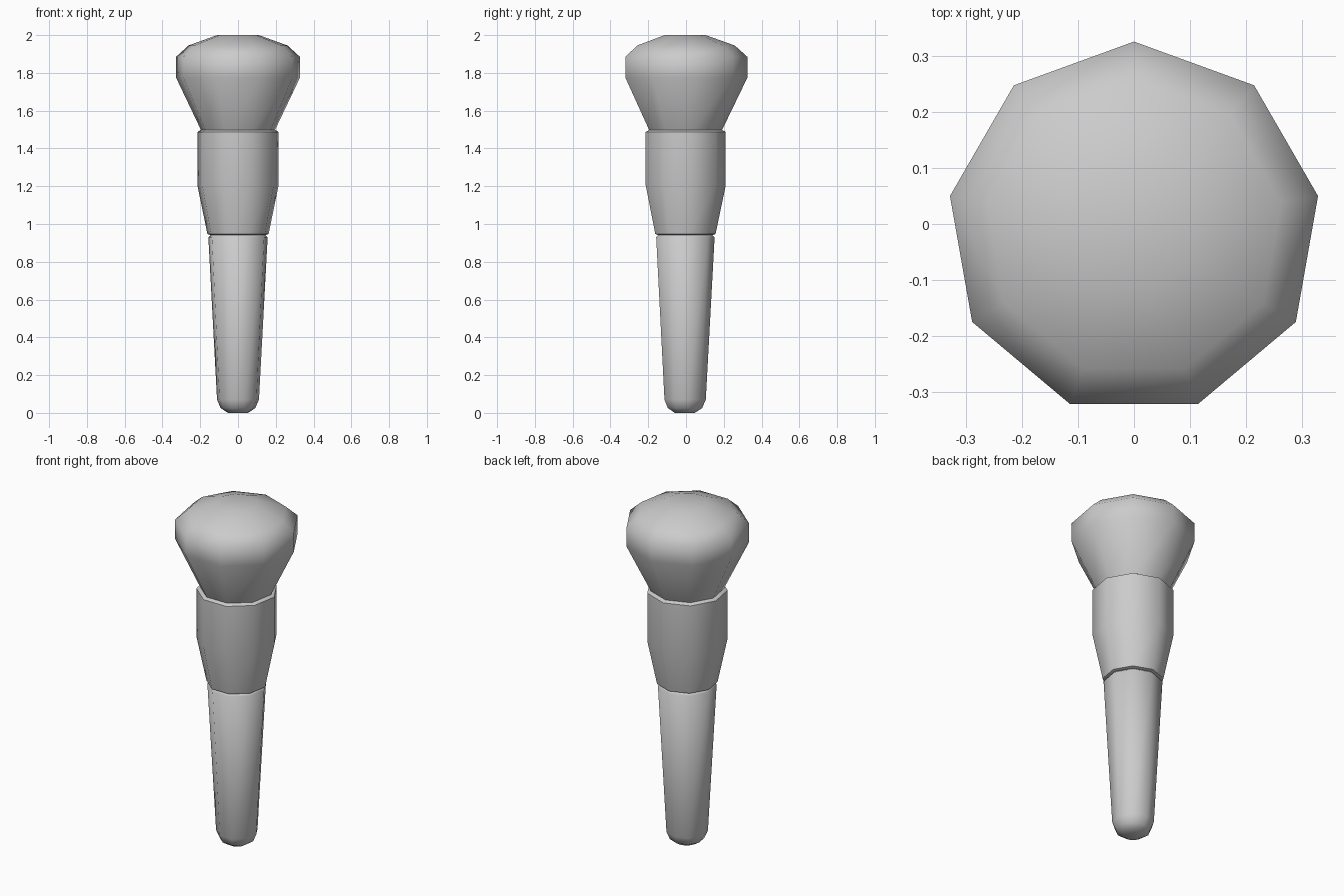
import bpy, bmesh, math

if "Cube" in bpy.data.objects:
    bpy.data.objects.remove(bpy.data.objects["Cube"])

SIDES = 9
CENTRE_Y = -0.008          # centres the odd-sided outline on y
K = 1 / math.cos(math.radians(10))   # half-width in front view -> corner radius


def lathe(name, profile, smooth=50):
    """Closed nine-sided solid from (half width, z) points, bottom to top."""
    bm = bmesh.new()
    rings = []
    for w, z in profile:
        ring = []
        for i in range(SIDES):
            a = math.pi / 2 + 2 * math.pi * i / SIDES
            ring.append(bm.verts.new((w * K * math.cos(a),
                                      w * K * math.sin(a) + CENTRE_Y, z)))
        rings.append(ring)
    for lo, hi in zip(rings, rings[1:]):
        for i in range(SIDES):
            j = (i + 1) % SIDES
            bm.faces.new((lo[i], lo[j], hi[j], hi[i]))
    bm.faces.new(rings[0][::-1])
    bm.faces.new(rings[-1])
    bmesh.ops.recalc_face_normals(bm, faces=bm.faces)
    mesh = bpy.data.meshes.new(name)
    bm.to_mesh(mesh)
    bm.free()
    obj = bpy.data.objects.new(name, mesh)
    bpy.context.collection.objects.link(obj)
    bpy.ops.object.select_all(action='DESELECT')
    obj.select_set(True)
    bpy.context.view_layer.objects.active = obj
    bpy.ops.object.shade_smooth_by_angle(angle=math.radians(smooth))
    return obj


# Tapered handle with a rounded foot
lathe("handle", [(0.053, 0.0), (0.092, 0.025), (0.111, 0.07),
                 (0.157, 0.93), (0.143, 0.943)])

# Metal collar between handle and bristles
lathe("ferrule", [(0.148, 0.942), (0.162, 0.947), (0.215, 1.205),
                  (0.215, 1.487), (0.198, 1.497)])

# Flared, domed bristle head
lathe("bristles", [(0.19, 1.485), (0.328, 1.775), (0.328, 1.885),
                   (0.262, 1.945), (0.11, 2.0)])
